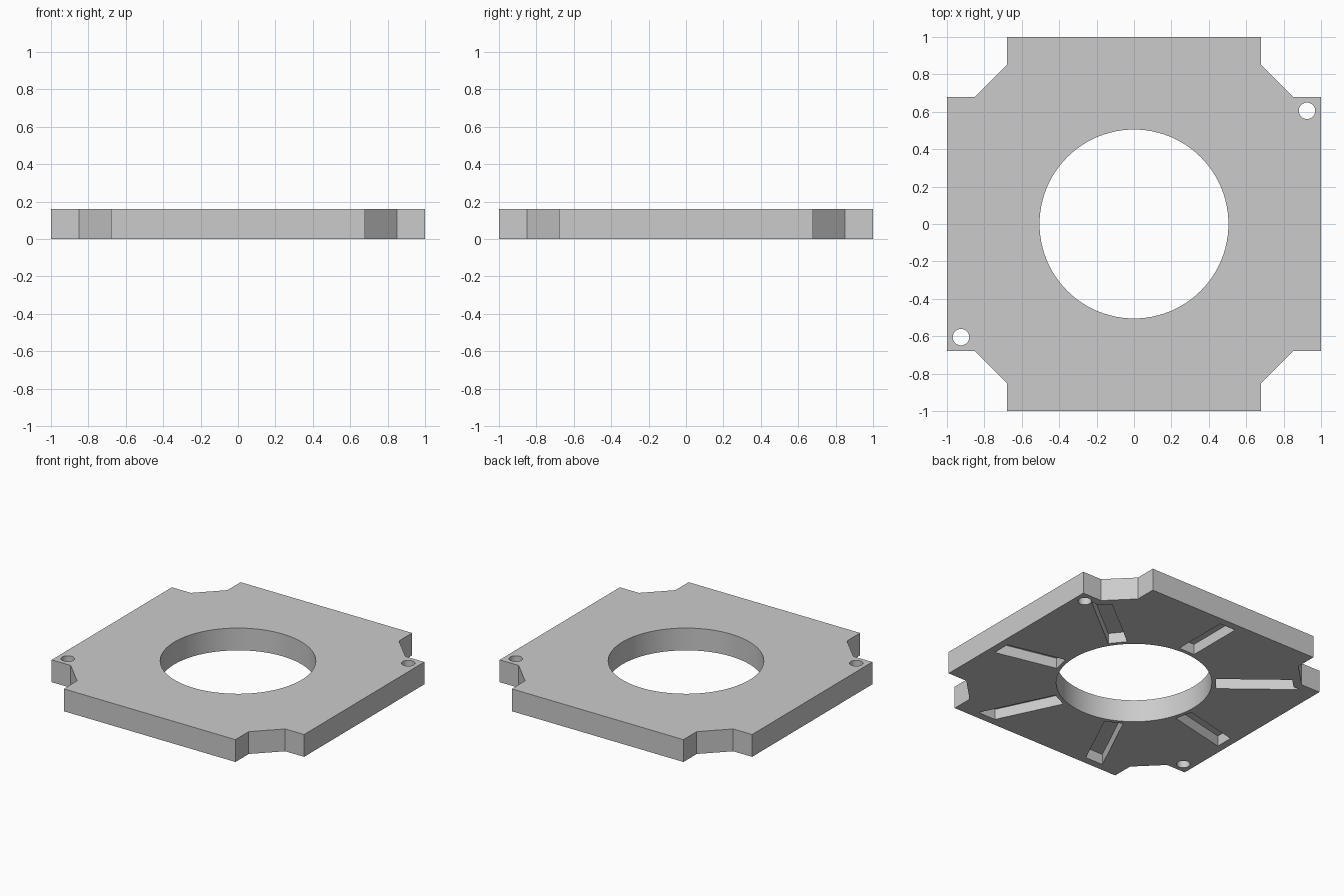
import bpy
import math

cube = bpy.data.objects.get("Cube")
if cube:
    bpy.data.objects.remove(cube, do_unlink=True)

THICK = 0.16
SLOT_DEPTH = 0.075
SLOT_WIDTH = 0.125
SLOTS = 7

grey = bpy.data.materials.new("light_grey")
grey.use_nodes = True
grey.diffuse_color = (0.6, 0.6, 0.6, 1)
grey.node_tree.nodes["Principled BSDF"].inputs["Base Color"].default_value = (0.6, 0.6, 0.6, 1)


def prism(name, outline, z0, z1):
    """Extrude a counter-clockwise outline from z0 to z1."""
    n = len(outline)
    verts = [(x, y, z) for z in (z0, z1) for x, y in outline]
    faces = [list(range(n))[::-1], list(range(n, 2 * n))]
    faces += [(i, (i + 1) % n, (i + 1) % n + n, i + n) for i in range(n)]
    mesh = bpy.data.meshes.new(name)
    mesh.from_pydata(verts, [], faces)
    mesh.materials.append(grey)
    obj = bpy.data.objects.new(name, mesh)
    bpy.context.collection.objects.link(obj)
    return obj


def circle(cx, cy, r, n):
    return [(cx + r * math.cos(math.tau * i / n), cy + r * math.sin(math.tau * i / n))
            for i in range(n)]


def notched_square(inset):
    """Square with stepped, chamfered corners, moved inward by inset."""
    edge, step = 1 - inset, 0.68 - inset
    mid = 1.53 - inset * math.sqrt(2) - step
    corner = [(edge, step), (mid, step), (step, mid), (step, edge)]
    points = []
    for k in range(4):
        for x, y in corner:
            for _ in range(k):
                x, y = -y, x
            points.append((x, y))
    return points


def boolean(target, cutter, operation):
    """Apply a boolean and remove the cutter."""
    cutter.hide_render = True
    mod = target.modifiers.new("cut", "BOOLEAN")
    mod.operation, mod.solver, mod.object = operation, "EXACT", cutter
    bpy.ops.object.select_all(action="DESELECT")
    bpy.context.view_layer.objects.active = target
    target.select_set(True)
    bpy.ops.object.modifier_apply(modifier=mod.name)
    bpy.data.objects.remove(cutter, do_unlink=True)


# Plate with central bore
plate = prism("mounting_plate", notched_square(0), 0, THICK)
boolean(plate, prism("bore_cutter", circle(0, 0, 0.505, 96), -0.1, 0.3), "DIFFERENCE")

# Two pin holes in opposite corners
for side in (1, -1):
    hole = circle(0.925 * side, 0.605 * side, 0.044, 32)
    boolean(plate, prism("pin_hole_cutter", hole, -0.1, 0.3), "DIFFERENCE")

# Radial slots in the underside, ending parallel to the rim
for k in range(SLOTS):
    a = math.pi / 2 + math.tau * k / SLOTS
    c, s, h = math.cos(a), math.sin(a), SLOT_WIDTH / 2
    box = [(0.532, -h), (1.4, -h), (1.4, h), (0.532, h)]
    slot = prism("slot_cutter", [(c * x - s * y, s * x + c * y) for x, y in box],
                 -0.1, SLOT_DEPTH)
    boolean(slot, prism("slot_limit", notched_square(0.055), -0.2, 0.3), "INTERSECT")
    boolean(plate, slot, "DIFFERENCE")

# Smooth bores, sharp edges elsewhere
bpy.ops.object.select_all(action="DESELECT")
plate.select_set(True)
bpy.context.view_layer.objects.active = plate
bpy.ops.object.shade_smooth_by_angle(angle=math.radians(30))
